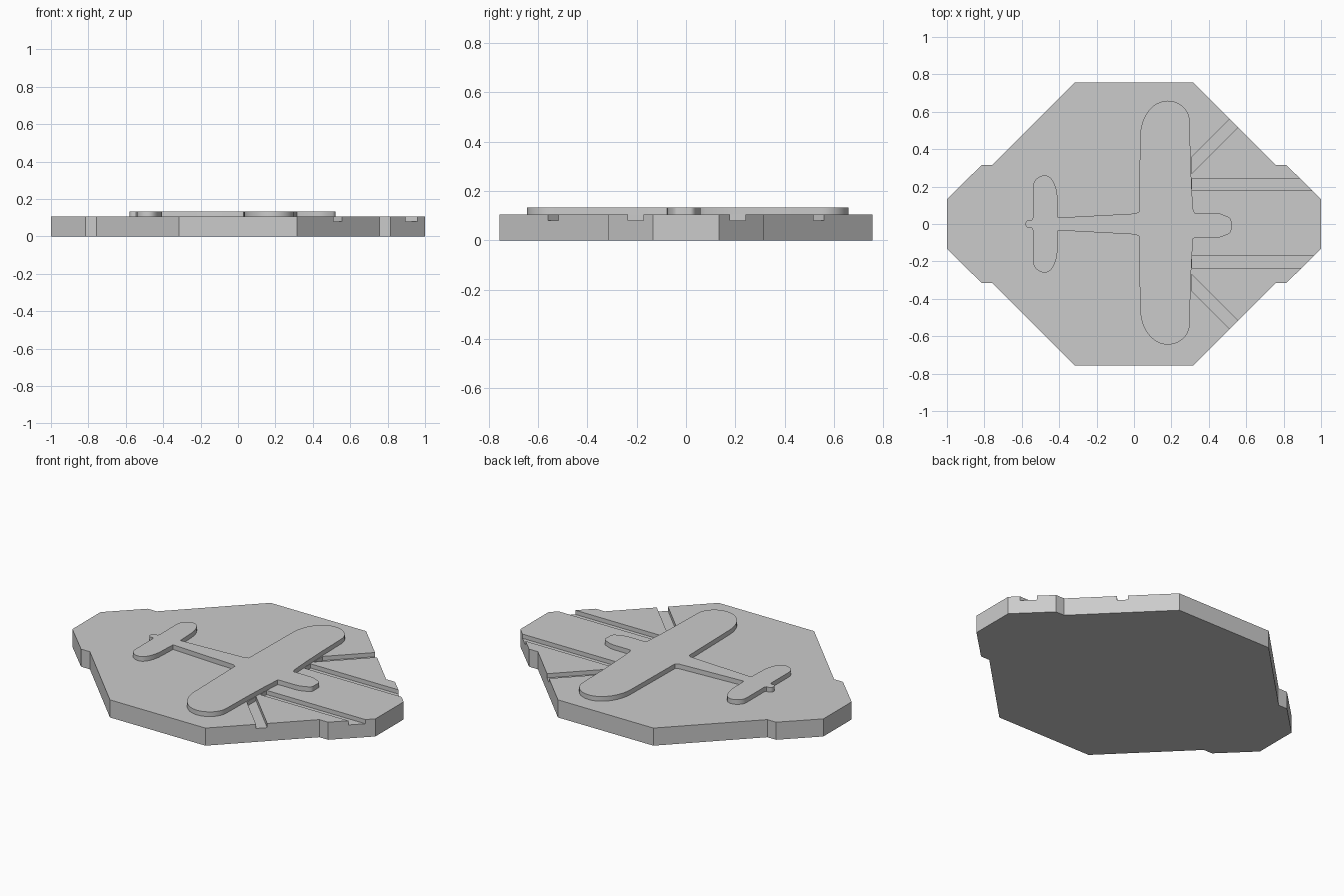
import bpy, bmesh
from math import sin, cos, pi, radians

cube = bpy.data.objects.get("Cube")
if cube:
    bpy.data.objects.remove(cube, do_unlink=True)

grey = bpy.data.materials.new("plain_grey")
grey.use_nodes = True
grey.diffuse_color = (0.6, 0.6, 0.6, 1)
grey.node_tree.nodes["Principled BSDF"].inputs["Base Color"].default_value = (0.6, 0.6, 0.6, 1)

BASE_TOP, GROOVE_FLOOR, PLANE_TOP = 0.105, 0.08, 0.133


def prism(name, outline, z0, z1):
    """Extrude a flat outline between two heights."""
    bm = bmesh.new()
    face = bm.faces.new([bm.verts.new((x, y, z0)) for x, y in outline])
    top = bmesh.ops.extrude_face_region(bm, geom=[face])["geom"]
    for v in top:
        if isinstance(v, bmesh.types.BMVert):
            v.co.z = z1
    bmesh.ops.recalc_face_normals(bm, faces=bm.faces)
    mesh = bpy.data.meshes.new(name)
    bm.to_mesh(mesh)
    bm.free()
    mesh.materials.append(grey)
    obj = bpy.data.objects.new(name, mesh)
    bpy.context.collection.objects.link(obj)
    return obj


def mirrored(half):
    """Close a half outline by reflecting it across the long axis."""
    return half + [(x, -y) for x, y in reversed(half)]


def arc(cx, cy, rx, ry, start, end, steps=8):
    """Points along part of an ellipse, angles in degrees."""
    angles = [radians(start + (end - start) * i / steps) for i in range(steps + 1)]
    return [(cx + rx * cos(a), cy + ry * sin(a)) for a in angles]


# Base plate: stretched octagon with notched shoulders
shoulder = [(0.315, 0.757), (0.757, 0.315), (0.815, 0.315), (1.0, 0.133)]
half_base = [(-x, y) for x, y in reversed(shoulder)] + shoulder
base = prism("base_plate", mirrored(half_base), 0, BASE_TOP)

# Grooves: two straight and two slanting channels ahead of the wing
straight = [(0.31, 0.178), (1.1, 0.178), (1.1, 0.242), (0.31, 0.242)]
slanted = [(0.308, 0.27), (0.708, 0.67), (0.708, 0.757), (0.308, 0.357)]
for kind, shape in (("straight", straight), ("slanted", slanted)):
    for side, s in (("left", 1), ("right", -1)):
        shift = 0.006 if kind == "straight" and s < 0 else 0
        cutter = prism(f"{kind}_groove_cutter_{side}",
                       [(x, y * s + shift) for x, y in shape],
                       GROOVE_FLOOR, 0.2)
        cutter.hide_render = True
        cutter.hide_set(True)
        cut = base.modifiers.new(cutter.name, "BOOLEAN")
        cut.operation = "DIFFERENCE"
        cut.solver = "EXACT"
        cut.object = cutter

# Raised aircraft silhouette: tail stub, tailplane, fuselage, wing and nose
half_plane = (
    arc(-0.56, 0.0, 0.02, 0.022, 160, 90, 4)
    + [(-0.545, 0.022), (-0.54, 0.035)]
    + arc(-0.475, 0.2, 0.065, 0.06, 180, 90)
    + arc(-0.475, 0.13, 0.066, 0.13, 90, 0)[1:]
    + [(-0.405, 0.034), (0.01, 0.056), (0.026, 0.065), (0.03, 0.3)]
    + arc(0.18, 0.46, 0.147, 0.192, 180, 90, 12)
    + arc(0.18, 0.54, 0.118, 0.112, 90, 0, 12)[1:]
    + [(0.302, 0.35), (0.308, 0.2), (0.316, 0.078), (0.325, 0.067)]
    + arc(0.43, 0.0, 0.09, 0.067, 90, 60, 3)
    + arc(0.465, 0.025, 0.055, 0.03, 45, 0, 4)
)


def settle(x, y):
    """Offset the wing and nose slightly from the centre line."""
    if abs(y) > 0.3:
        return x, y + 0.007
    return (x, y - 0.008) if x > 0.318 else (x, y)


plane = prism("raised_aircraft", [settle(x, y) for x, y in mirrored(half_plane)],
              BASE_TOP - 0.01, PLANE_TOP)

# Smooth rounded tips while keeping the rims crisp
bpy.ops.object.select_all(action="DESELECT")
plane.select_set(True)
bpy.context.view_layer.objects.active = plane
bpy.ops.object.shade_smooth_by_angle(angle=radians(30))
